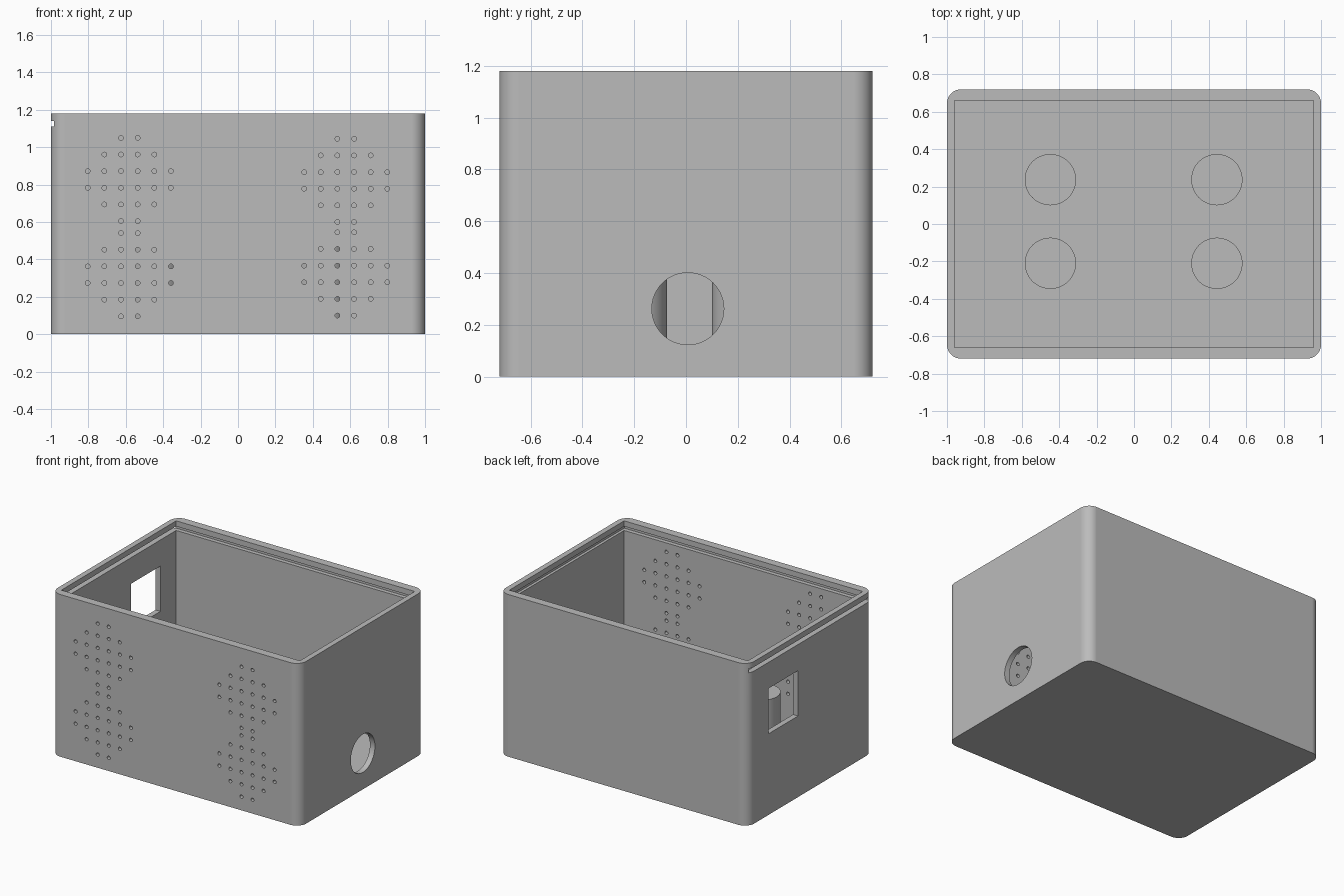
import bpy, bmesh, math
from mathutils import Matrix, Vector

if "Cube" in bpy.data.objects:
    bpy.data.objects.remove(bpy.data.objects["Cube"], do_unlink=True)

grey = bpy.data.materials.new("plain_grey")
grey.use_nodes = True
colour = (0.5, 0.5, 0.5, 1)
grey.diffuse_color = colour
grey.node_tree.nodes["Principled BSDF"].inputs["Base Color"].default_value = colour


def add_box(bm, low, high):
    low, high = Vector(low), Vector(high)
    mat = Matrix.Translation((low + high) / 2) @ Matrix.Diagonal((*(high - low), 1))
    return bmesh.ops.create_cube(bm, size=1, matrix=mat)["verts"]


def add_cylinder(bm, centre, radius, length, axis="Z", sides=16):
    turn = {"X": Matrix.Rotation(math.pi / 2, 4, "Y"),
            "Y": Matrix.Rotation(math.pi / 2, 4, "X"),
            "Z": Matrix.Identity(4)}[axis]
    bmesh.ops.create_cone(bm, cap_ends=True, segments=sides, radius1=radius,
                          radius2=radius, depth=length,
                          matrix=Matrix.Translation(centre) @ turn)


def make_object(name, bm):
    mesh = bpy.data.meshes.new(name)
    bm.to_mesh(mesh)
    bm.free()
    obj = bpy.data.objects.new(name, mesh)
    bpy.context.collection.objects.link(obj)
    return obj


def finish(obj):
    obj.data.materials.clear()
    obj.data.materials.append(grey)
    for face in obj.data.polygons:
        face.material_index = 0
    bpy.ops.object.select_all(action="DESELECT")
    obj.select_set(True)
    bpy.context.view_layer.objects.active = obj
    bpy.ops.object.shade_smooth_by_angle(angle=math.radians(30))
    weighted = obj.modifiers.new("even_shading", "WEIGHTED_NORMAL")
    weighted.keep_sharp = True


HX, HY, H = 1.0, 0.72, 1.18      # outer half sizes and height
IX, IY, FLOOR = 0.96, 0.66, 0.04  # inner half sizes and floor

# Outer block with rounded upright corners
bm = bmesh.new()
add_box(bm, (-HX, -HY, 0), (HX, HY, H))
upright = [e for e in bm.edges if abs(e.verts[0].co.z - e.verts[1].co.z) > 0.5]
bmesh.ops.bevel(bm, geom=upright, offset=0.075, segments=10, profile=0.5,
                affect="EDGES")
shell = make_object("box_shell", bm)

# Cavity
bm = bmesh.new()
add_box(bm, (-IX, -IY, FLOOR), (IX, IY, H + 0.2))
cavity = make_object("cavity_cutter", bm)

# Sliding lid groove, open through the left-hand end wall
bm = bmesh.new()
add_box(bm, (-1.2, -0.69, 1.11), (0.98, 0.69, 1.14))
groove = make_object("lid_groove_cutter", bm)

# Vent holes in four diamond clusters, plus the two end ports
bm = bmesh.new()
steps = [n - 2.5 for n in range(6)]
for cx, cz in ((-0.581, 0.827), (-0.581, 0.318), (0.576, 0.822), (0.576, 0.322)):
    for i in steps:
        for j in steps:
            if abs(i) + abs(j) <= 3:
                add_cylinder(bm, (cx + i * 0.089, -0.7, cz + j * 0.089),
                             0.0125, 0.2, "Y")
add_cylinder(bm, (1, 0.007, 0.262), 0.139, 0.2, "X", 48)
add_box(bm, (-1.1, 0.14, 0.59), (-0.9, 0.48, 0.92))
holes = make_object("hole_cutter", bm)

# Cut the shell, then drop the cutters
cutters = (cavity, groove, holes)
for cutter in cutters:
    cutter.hide_render = True
    cut = shell.modifiers.new(cutter.name, "BOOLEAN")
    cut.operation = "DIFFERENCE"
    cut.solver = "EXACT"
    cut.object = cutter
bpy.context.view_layer.update()
graph = bpy.context.evaluated_depsgraph_get()
result = bpy.data.meshes.new_from_object(shell.evaluated_get(graph))
shell.modifiers.clear()
shell.data = result
for cutter in cutters:
    bpy.data.objects.remove(cutter, do_unlink=True)
finish(shell)

# Four round posts standing on the floor
for side, px in (("right", -0.447), ("left", 0.443)):
    for end, py in (("front", -0.21), ("back", 0.237)):
        bm = bmesh.new()
        low, top = FLOOR - 0.02, 0.485
        add_cylinder(bm, (px, py, (low + top) / 2), 0.137, top - low, "Z", 48)
        finish(make_object(f"{end}_{side}_post", bm))
